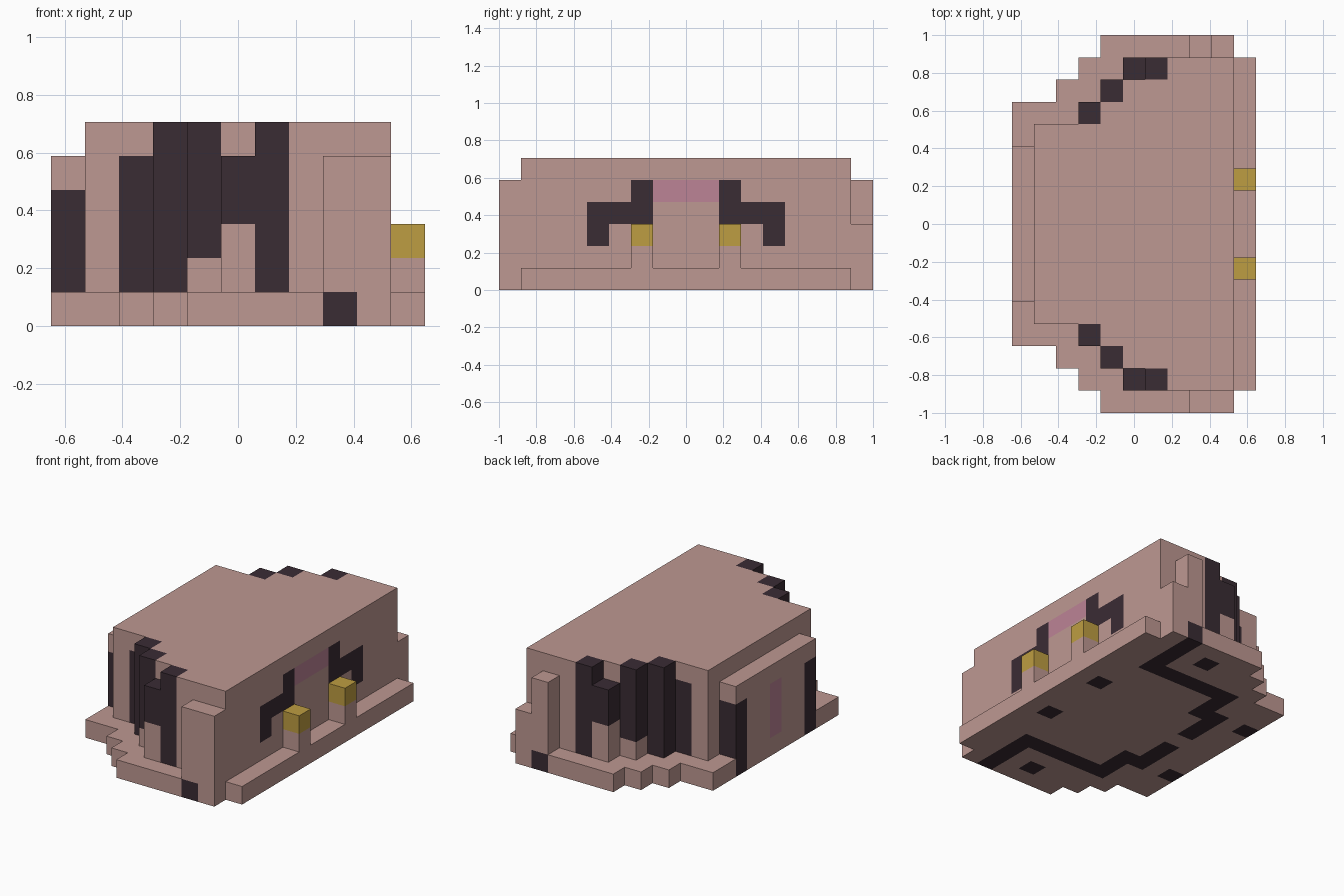
import bpy, bmesh
from mathutils import Vector

if "Cube" in bpy.data.objects:
    bpy.data.objects.remove(bpy.data.objects["Cube"], do_unlink=True)

NX, NY = 11, 17          # grid cells across and along
U = 2 / NY               # size of one block


def make_material(name, rgb):
    mat = bpy.data.materials.new(name)
    mat.use_nodes = True
    mat.diffuse_color = (*rgb, 1)
    bsdf = next(n for n in mat.node_tree.nodes if n.type == "BSDF_PRINCIPLED")
    bsdf.inputs["Base Color"].default_value = (*rgb, 1)
    return mat


MATERIALS = [
    make_material("dusty_pink", (0.515, 0.314, 0.287)),
    make_material("dark_plum", (0.042, 0.025, 0.034)),
    make_material("mustard_yellow", (0.515, 0.337, 0.054)),
    make_material("rose", (0.503, 0.231, 0.305)),
]
PINK, DARK, YELLOW, ROSE = range(len(MATERIALS))

blocks = {}              # cell -> (part, colour)


def fill(part, colour, xs, ys, zs, mirror=True):
    """Fill an inclusive range of cells, and its twin across y."""
    for x in range(xs[0], xs[1] + 1):
        for y in range(ys[0], ys[1] + 1):
            for z in range(zs[0], zs[1] + 1):
                blocks[x, y, z] = (part, colour)
                if mirror:
                    blocks[x, NY - 1 - y, z] = (part, colour)


def paint(colour, xs, ys, zs):
    """Recolour existing cells on both sides."""
    for x in range(xs[0], xs[1] + 1):
        for y in range(ys[0], ys[1] + 1):
            for z in range(zs[0], zs[1] + 1):
                for row in (y, NY - 1 - y):
                    blocks[x, row, z] = (blocks[x, row, z][0], colour)


# Base plate with stepped corners
for row, (first, last) in enumerate([(4, 9), (3, 10), (2, 10)]):
    fill("base_plate", PINK, (first, last), (row, row), (0, 0))
fill("base_plate", PINK, (0, 10), (3, 13), (0, 0))

# Main shell, narrowing in steps towards the back
for row, first in ((1, 7), (2, 5), (3, 4)):
    fill("main_shell", PINK, (first, 9), (row, row), (1, 5))
fill("main_shell", PINK, (1, 9), (4, 12), (1, 5))

# Dark ridges on the stepped sides
fill("side_ridges", DARK, (6, 6), (1, 1), (1, 5))
fill("side_ridges", PINK, (5, 5), (1, 1), (1, 2))
fill("side_ridges", DARK, (5, 5), (1, 1), (3, 4))
fill("side_ridges", PINK, (4, 4), (2, 2), (1, 1))
fill("side_ridges", DARK, (4, 4), (2, 2), (2, 5))
fill("side_ridges", DARK, (3, 3), (3, 3), (1, 5))
paint(DARK, (2, 2), (4, 4), (1, 4))

# Side pads, one full and one notched
fill("right_pad", PINK, (8, 9), (0, 0), (1, 4), mirror=False)
fill("left_pad", PINK, (8, 8), (16, 16), (1, 4), mirror=False)
fill("left_pad", PINK, (9, 9), (16, 16), (1, 2), mirror=False)

# Raised panel with dark ends and a rose stripe
fill("raised_panel", PINK, (0, 0), (5, 11), (1, 4))
paint(DARK, (0, 0), (5, 5), (0, 3))
paint(ROSE, (0, 0), (8, 8), (1, 3))

# Face markings: brows and the rose bar between them
paint(DARK, (9, 9), (4, 4), (2, 3))
paint(DARK, (9, 9), (5, 5), (3, 3))
paint(DARK, (9, 9), (6, 6), (3, 4))
paint(ROSE, (9, 9), (7, 8), (4, 4))

# Short posts topped with yellow blocks
fill("posts", PINK, (10, 10), (6, 6), (1, 1))
fill("post_caps", YELLOW, (10, 10), (6, 6), (2, 2))

# Dark outline and spots on the underside
paint(DARK, (8, 8), (0, 3), (0, 0))
paint(DARK, (3, 8), (3, 3), (0, 0))
paint(DARK, (3, 3), (4, 5), (0, 0))
paint(DARK, (2, 2), (5, 7), (0, 0))
paint(DARK, (9, 9), (6, 6), (0, 0))
paint(DARK, (6, 6), (1, 1), (0, 0))

SIDES = [Vector(s) for s in
         ((1, 0, 0), (-1, 0, 0), (0, 1, 0), (0, -1, 0), (0, 0, 1), (0, 0, -1))]


def build(part):
    """Make one object from the exposed sides of a part's cells."""
    bm = bmesh.new()
    for cell, (owner, colour) in blocks.items():
        if owner != part:
            continue
        centre = Vector(cell) + Vector((0.5 - NX / 2, 0.5 - NY / 2, 0.5))
        for n in SIDES:
            if tuple(int(c) for c in Vector(cell) + n) in blocks:
                continue
            a = Vector((n.y, n.z, n.x)) / 2
            b = n.cross(a)
            mid = centre + n / 2
            face = bm.faces.new([bm.verts.new((mid + p) * U)
                                 for p in (-a - b, a - b, a + b, b - a)])
            face.material_index = colour
    bmesh.ops.remove_doubles(bm, verts=bm.verts[:], dist=U / 100)
    # Merge flat neighbours of the same colour
    bmesh.ops.dissolve_limit(bm, angle_limit=0.01, verts=bm.verts[:],
                             edges=bm.edges[:], delimit={"MATERIAL"})
    mesh = bpy.data.meshes.new(part)
    bm.to_mesh(mesh)
    bm.free()
    for mat in MATERIALS:
        mesh.materials.append(mat)
    bpy.context.collection.objects.link(bpy.data.objects.new(part, mesh))


for part in sorted({owner for owner, _ in blocks.values()}):
    build(part)
